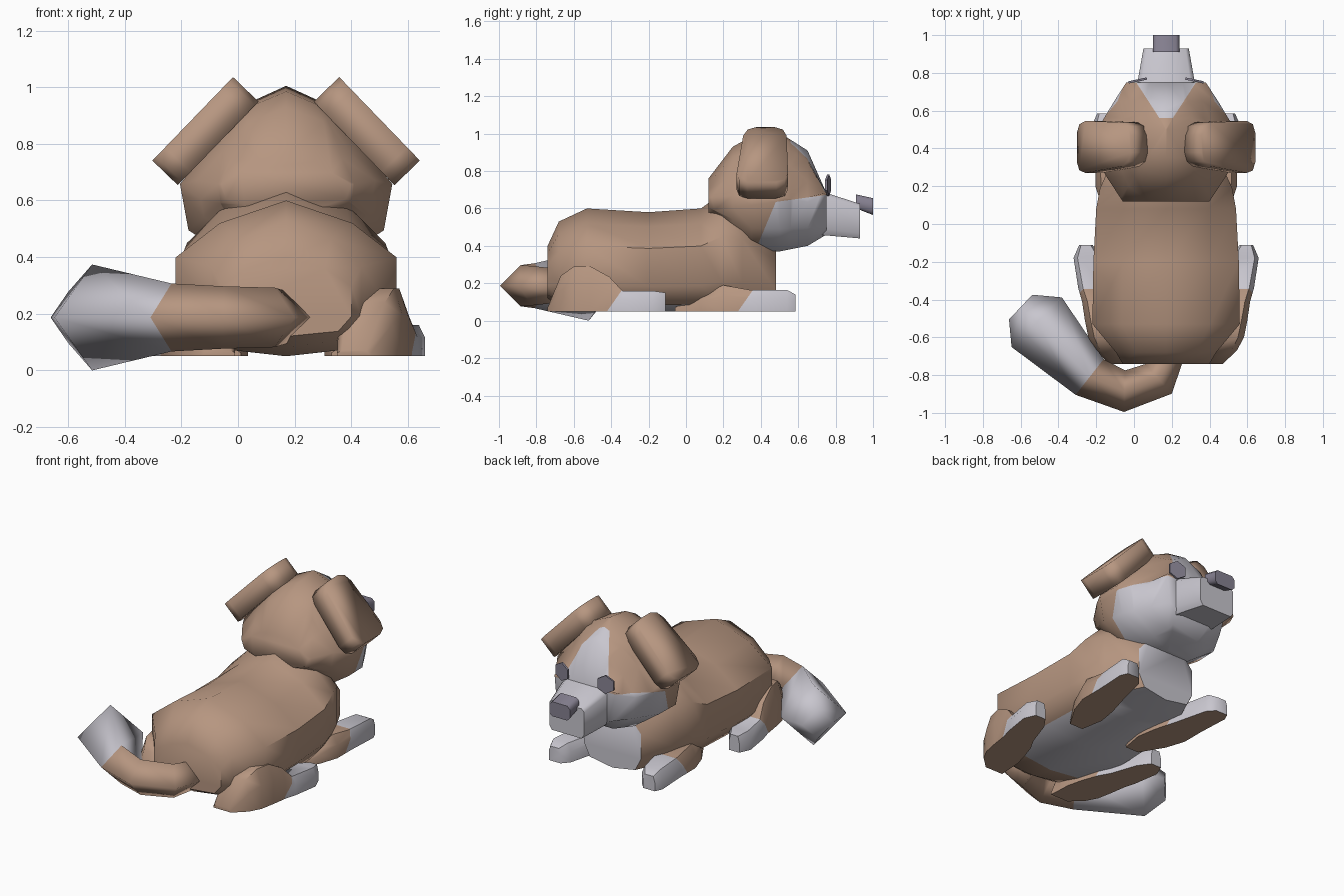
import bpy, bmesh, math
from mathutils import Vector, Matrix

if "Cube" in bpy.data.objects:
    bpy.data.objects.remove(bpy.data.objects["Cube"])

CX = 0.17      # symmetry plane of the animal
GROUND = 0.05  # level of the soles


def material(name, rgb):
    m = bpy.data.materials.new(name)
    m.use_nodes = True
    m.diffuse_color = (*rgb, 1)
    m.node_tree.nodes["Principled BSDF"].inputs["Base Color"].default_value = (*rgb, 1)
    m.node_tree.nodes["Principled BSDF"].inputs["Roughness"].default_value = 0.9
    return m


BROWN = material("brown_fur", (0.47, 0.305, 0.217))
WHITE = material("pale_fur", (0.58, 0.565, 0.62))
DARK = material("dark_grey", (0.24, 0.22, 0.285))


def finish(name, bm, mats, rule=None, angle=50):
    """Turn a bmesh into an object; rule(centre, normal) picks the second colour."""
    bmesh.ops.recalc_face_normals(bm, faces=bm.faces)
    bm.normal_update()
    if rule:
        for f in bm.faces:
            f.material_index = int(bool(rule(f.calc_center_median(), f.normal)))
    mesh = bpy.data.meshes.new(name)
    bm.to_mesh(mesh)
    bm.free()
    for m in mats:
        mesh.materials.append(m)
    ob = bpy.data.objects.new(name, mesh)
    bpy.context.collection.objects.link(ob)
    bpy.ops.object.select_all(action="DESELECT")
    ob.select_set(True)
    bpy.context.view_layer.objects.active = ob
    bpy.ops.object.shade_smooth_by_angle(angle=math.radians(angle))


def loft(rings):
    """Skin closed rings of points and cap both ends."""
    bm = bmesh.new()
    rows = [[bm.verts.new(p) for p in ring] for ring in rings]
    n = len(rows[0])
    for a, b in zip(rows, rows[1:]):
        for i in range(n):
            j = (i + 1) % n
            bm.faces.new((a[i], a[j], b[j], b[i]))
    bm.faces.new(rows[0])
    bm.faces.new(rows[-1])
    return bm


def lengthwise(half, stations):
    """Loft a mirrored half section along y; station = y, half width, bottom, top."""
    section = half + [(-u, v) for u, v in reversed(half) if u > 0]
    return loft([[(CX + u * w, y, (lo + hi) / 2 + v * (hi - lo) / 2) for u, v in section]
                 for y, w, lo, hi in stations])


def cut(bm, plane):
    bmesh.ops.bisect_plane(bm, geom=bm.verts[:] + bm.edges[:] + bm.faces[:],
                           plane_co=plane[0], plane_no=plane[1])


def ahead(c, plane):
    return (c - plane[0]).dot(plane[1]) > 0


# Body with raised neck, pale chest and belly
bm = lengthwise([(0, 1), (.6, .71), (1, .27), (1, -.5), (.8, -.87), (0, -1)], [
    (-.74, .23, .12, .40), (-.68, .265, .08, .53), (-.53, .39, .05, .60), (-.2, .385, .05, .58),
    (.08, .37, .05, .60), (.19, .35, .05, .68), (.3, .30, .05, .66), (.48, .195, .06, .47)])
finish("body", bm, [BROWN, WHITE], lambda c, n: c.y > -.55 and (n.z < -.8 or n.y > .9))

# Head with a level brow above the muzzle, cut along the pale cheeks and blaze
bm = lengthwise([(0, 1), (.42, .78), (.7, .36), (1, -.08), (.92, -.62), (.45, -1)], [
    (.12, .23, .57, .76), (.25, .315, .45, .93), (.35, .375, .38, .985),
    (.5, .365, .37, 1.005), (.65, .275, .40, .91), (.75, .21, .46, .69)])
for v in bm.verts:
    if v.co.y > .74 and v.co.z > .55:
        v.co.z = .685
cheek = (Vector((CX, .48, .635)), Vector((0, -.14, 1)))
jaw = (Vector((CX, .48, .635)), Vector((0, 1, -.42)))
tip = (Vector((CX, .56, .9)), Vector((0, 1, 0)))
sides = [(Vector((CX + s * .035, .56, .9)), Vector((-s, .65, 0))) for s in (-1, 1)]
for plane in [cheek, jaw, tip] + sides:
    cut(bm, plane)
finish("head", bm, [BROWN, WHITE], lambda c, n:
       (ahead(c, jaw) and not ahead(c, cheek))
       or (ahead(c, cheek) and all(ahead(c, p) for p in [tip] + sides)), angle=65)

# Muzzle and nose
finish("muzzle", lengthwise([(.85, 1), (1, .8), (1, -.7), (.85, -1)], [
    (.70, .155, .46, .69), (.76, .15, .455, .68), (.93, .12, .44, .625)]), [WHITE])
finish("nose", lengthwise([(.75, 1), (1, .6), (1, -.6), (.75, -1)], [
    (.91, .07, .60, .675), (1.0, .07, .565, .655)]), [DARK])

for s, side in ((-1, "right"), (1, "left")):
    # Floppy ear: rounded slab leaning outward, narrower at the crown
    bm = bmesh.new()
    bmesh.ops.create_cube(bm, size=1, matrix=Matrix.Diagonal((.41, .285, .125, 1)))
    for v in bm.verts:
        if v.co.x * s < 0:
            v.co.y = v.co.y * .78 + .02
    upright = [e for e in bm.edges if abs(e.verts[0].co.z - e.verts[1].co.z) > .1]
    bmesh.ops.bevel(bm, geom=upright, offset=.065, segments=2, affect="EDGES", profile=.5)
    bm.transform(Matrix.Translation((CX + s * .285, .405, .845))
                 @ Matrix.Rotation(s * math.radians(46), 4, "Y"))
    finish(side + "_ear", bm, [BROWN], angle=95)

    # Eye: six-sided disc
    bm = bmesh.new()
    bmesh.ops.create_cone(bm, cap_ends=True, segments=6, radius1=.057, radius2=.057, depth=.012)
    bm.transform(Matrix.Translation((CX + s * .15, .76, .725))
                 @ Matrix.Rotation(-s * math.radians(12), 4, "Z")
                 @ Matrix.Rotation(math.radians(90), 4, "X"))
    finish(side + "_eye", bm, [DARK], angle=30)

    # Legs; station = offset from centre, y, half width, height
    legs = {
        "hind_leg": (-.345, [
            (.24, -.74, .06, .02), (.28, -.67, .095, .19), (.30, -.60, .112, .24),
            (.32, -.51, .11, .24), (.345, -.41, .10, .185), (.375, -.34, .09, .11),
            (.415, -.18, .075, .11), (.425, -.11, .035, .10)]),
        "front_leg": (.355, [
            (.205, -.06, .045, .02), (.235, .08, .10, .09), (.265, .2, .11, .14),
            (.285, .34, .09, .115), (.315, .54, .07, .115), (.325, .585, .04, .09)])}
    for name, (paw, stations) in legs.items():
        bm = loft([[(CX + s * (d + u * w), y, GROUND + v * h) for u, v in
                    ((-1, 0), (-1, .6), (-.72, 1), (.72, 1), (1, .6), (1, 0))]
                   for d, y, w, h in stations])
        sock = (Vector((0, paw, GROUND + .11)), Vector((0, 1, -.7)))
        cut(bm, sock)
        finish(side + "_" + name, bm, [BROWN, WHITE],
               lambda c, n: ahead(c, sock) and n.z > -.9)

# Tail: four-sided tube swelling into a pale tip; station = x, y, radius
path = [(.18, -.68, .09), (.13, -.82, .105), (-.05, -.885, .11), (-.235, -.81, .12),
        (-.515, -.52, .187), (-.6, -.44, .09)]
rings = []
for i, (x, y, r) in enumerate(path):
    a, b = path[max(i - 1, 0)], path[min(i + 1, len(path) - 1)]
    across = Vector((a[1] - b[1], b[0] - a[0], 0)).normalized() * r
    c, up = Vector((x, y, .187)), Vector((0, 0, r))
    rings.append([c + across, c + up, c - across, c - up])
finish("tail", loft(rings), [BROWN, WHITE], lambda c, n: c.x < -.26, angle=95)
